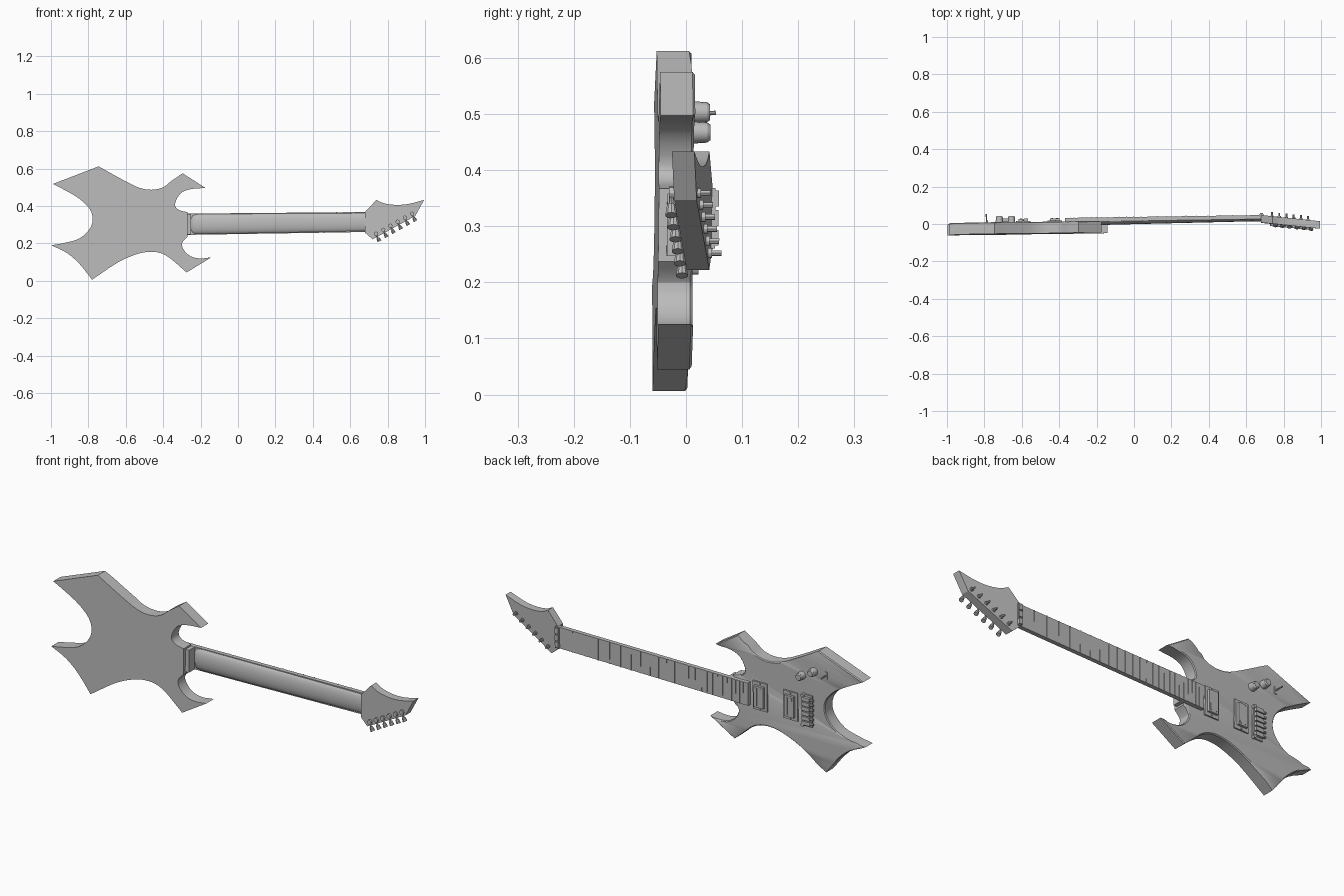
import bpy, bmesh, math
from mathutils import Matrix, Vector

old = bpy.data.objects.get("Cube")
if old:
    bpy.data.objects.remove(old, do_unlink=True)

grey = bpy.data.materials.new("plain_grey")
grey.use_nodes = True
COLOR = (0.5, 0.5, 0.5, 1)
grey.diffuse_color = COLOR
grey.node_tree.nodes["Principled BSDF"].inputs["Base Color"].default_value = COLOR


def centre(x):
    """Height of the string line along the instrument."""
    return 0.306 + 0.0126 * x


def finish(name, bm, angle=30):
    """Lean the part with the whole instrument and make it an object."""
    for v in bm.verts:
        v.co.y += 0.0145 * v.co.x + 0.0115 * (v.co.z - 0.3)
    bmesh.ops.recalc_face_normals(bm, faces=bm.faces)
    mesh = bpy.data.meshes.new(name)
    bm.to_mesh(mesh)
    bm.free()
    mesh.materials.append(grey)
    ob = bpy.data.objects.new(name, mesh)
    bpy.context.collection.objects.link(ob)
    bpy.ops.object.select_all(action="DESELECT")
    ob.select_set(True)
    bpy.context.view_layer.objects.active = ob
    bpy.ops.object.shade_smooth_by_angle(angle=math.radians(angle))
    return ob


def add_box(bm, x, y0, y1, z, w, h):
    m = Matrix.Translation((x, (y0 + y1) / 2, z)) @ Matrix.Diagonal((w, y1 - y0, h, 1))
    bmesh.ops.create_cube(bm, size=1, matrix=m)


def add_rod(bm, a, b, r0, r1=None, sides=12):
    a, b = Vector(a), Vector(b)
    d = b - a
    m = Matrix.Translation((a + b) / 2) @ d.to_track_quat("Z", "Y").to_matrix().to_4x4()
    bmesh.ops.create_cone(bm, cap_ends=True, segments=sides, radius1=r0,
                          radius2=r0 if r1 is None else r1, depth=d.length, matrix=m)


def smooth_path(pts, steps=3):
    """Curve through the points, without the last one."""
    p = [Vector(q) for q in pts]
    p = [2 * p[0] - p[1]] + p + [2 * p[-1] - p[-2]]
    out = []
    for a, b, c, d in zip(p, p[1:], p[2:], p[3:]):
        n = 1 if len(pts) == 2 else steps
        for i in range(n):
            t = i / n
            out.append(0.5 * (2 * b + (c - a) * t + (2 * a - 5 * b + 4 * c - d) * t * t
                              + (3 * b - a - 3 * c + d) * t ** 3))
    return out


def slab(runs, back, front):
    """Thick plate whose outline is a chain of runs with sharp corners between."""
    outline = []
    for run, following in zip(runs, runs[1:] + runs[:1]):
        outline += smooth_path(run + [following[0]])
    bm = bmesh.new()
    base = bm.faces.new([bm.verts.new((p.x, back, p.y)) for p in outline])
    ext = bmesh.ops.extrude_face_region(bm, geom=[base], use_keep_orig=True)["geom"]
    for v in ext:
        if isinstance(v, bmesh.types.BMVert):
            v.co.y = front
    return bm


# Body with pointed horns and a bevelled front rim
body_runs = [
    [(-.99, .518)],
    [(-.745, .612), (-.606, .535), (-.526, .497), (-.46, .487), (-.4, .5), (-.355, .535)],
    [(-.296, .575)],
    [(-.174, .497), (-.26, .489), (-.31, .465), (-.337, .41), (-.318, .38)],
    [(-.27, .367)],
    [(-.27, .237), (-.3, .2), (-.286, .16), (-.25, .13), (-.2, .12)],
    [(-.142, .126)],
    [(-.275, .045), (-.366, .123), (-.42, .15), (-.473, .155), (-.537, .144), (-.64, .1)],
    [(-.78, .006), (-.847, .09), (-.916, .15)],
    [(-.998, .19), (-.927, .203), (-.847, .227), (-.793, .278), (-.777, .33),
     (-.793, .385), (-.847, .438), (-.916, .48)],
]
bm = slab(body_runs, -.045, .017)
rim = [e for e in bm.edges if all(v.co.y > 0 for v in e.verts)]
bmesh.ops.bevel(bm, geom=rim, offset=.01, segments=1, affect="EDGES", clamp_overlap=True)
finish("body", bm)

# Heel block under the neck joint
bm = bmesh.new()
add_box(bm, -.28, -.03, .02, centre(-.27), .06, .112)
finish("neck_heel", bm)

# Neck: half-round sections lofted along its length
bm = bmesh.new()
rings = []
for x, half, depth in [(-.252, .042, .012), (-.24, .052, .024), (-.21, .056, .03),
                       (.2, .055, .026), (.63, .053, .022), (.69, .052, .024)]:
    arc = [math.pi * i / 12 for i in range(13)]
    rings.append([bm.verts.new((x, .027 - depth * math.sin(t) ** .8,
                                centre(x) + half * math.cos(t))) for t in arc])
for r, s in zip(rings, rings[1:]):
    for i in range(13):
        j = (i + 1) % 13
        bm.faces.new((r[i], r[j], s[j], s[i]))
bm.faces.new(rings[0])
bm.faces.new(rings[-1])
finish("neck", bm, 40)

# Fretboard
NUT, END = .675, -.368
bm = bmesh.new()
add_box(bm, (NUT + END) / 2, .016, .037, 0, NUT - END, .11)
for v in bm.verts:
    v.co.z = v.co.z * (.97 if v.co.x > 0 else 1.04) + centre(v.co.x)
finish("fretboard", bm)

# Frets, spaced by the equal-tempered rule
bm = bmesh.new()
for n in range(1, 25):
    x = NUT - 1.355 * (1 - 2 ** (-n / 12))
    add_box(bm, x, .034, .0395, centre(x), .004, .109 + .004 * n / 24)
finish("frets", bm)

# Locking nut with three clamps
bm = bmesh.new()
add_box(bm, .682, .02, .042, centre(.68), .022, .108)
for k in (-1, 0, 1):
    add_box(bm, .682, .04, .048, centre(.68) + k * .035, .018, .028)
finish("nut", bm)

# Headstock, tipped back from the nut
head_runs = [
    [(.68, .369)],
    [(.74, .433), (.783, .414), (.847, .406), (.916, .412)],
    [(.995, .433)],
    [(.948, .347)],
    [(.72, .222)],
    [(.68, .257)],
]


def head_front(x):
    return .032 - .12 * (x - .72)


bm = slab(head_runs, -.04, 0)
for v in bm.verts:
    v.co.y += head_front(v.co.x)
finish("headstock", bm)

# Tuning machines: front posts, rear housings, shafts and buttons
posts, tuners = bmesh.new(), bmesh.new()
for i in range(6):
    x, z = .738 + .0385 * i, .252 + .0215 * i
    f = head_front(x)
    add_rod(posts, (x, f - .005, z), (x, f + .006, z), .009)
    add_rod(posts, (x, f, z), (x, f + .023, z), .005)
    b = f - .047
    add_rod(tuners, (x, b + .01, z), (x, b - .004, z), .011)
    add_rod(tuners, (x, b, z), (x + .012, b, z - .03), .004, sides=8)
    add_rod(tuners, (x + .009, b, z - .022), (x + .019, b, z - .04), .008, .011, 10)
finish("tuner_posts", posts)
finish("tuner_machines", tuners)

# Two pickups: surround, raised coil block, pole bars and corner screws
for name, px in (("neck_pickup", -.424), ("bridge_pickup", -.592)):
    bm = bmesh.new()
    z = centre(px)
    add_box(bm, px, .015, .024, z, .078, .142)
    add_box(bm, px, .02, .036, z, .052, .108)
    for s in (-1, 1):
        add_box(bm, px + s * .013, .034, .038, z, .01, .09)
        add_rod(bm, (px, .02, z + s * .062), (px, .028, z + s * .062), .005)
    finish(name, bm)

# Tremolo bridge with six saddles
BX = -.685
bm = bmesh.new()
add_box(bm, BX, .015, .024, centre(BX), .055, .16)
for i in range(6):
    z = centre(BX) + (i - 2.5) * .024
    add_box(bm, BX, .022, .038, z, .042, .019)
    add_rod(bm, (BX - .038, .03, z), (BX - .01, .03, z), .006, sides=8)
for s in (-1, 1):
    add_rod(bm, (BX + .022, .015, centre(BX) + s * .074),
            (BX + .022, .033, centre(BX) + s * .074), .009)
finish("bridge", bm)

# Control knobs
for i, (x, z) in enumerate([(-.655, .467), (-.72, .503)]):
    bm = bmesh.new()
    add_rod(bm, (x, .015, z), (x, .046, z), .02, .018, 16)
    add_rod(bm, (x, .045, z), (x, .051, z), .018, .014, 16)
    finish("control_knob_%d" % (i + 1), bm)

# Selector switch
bm = bmesh.new()
add_box(bm, -.787, .015, .021, .5, .012, .035)
add_rod(bm, (-.787, .018, .5), (-.79, .062, .502), .003, .004, 8)
finish("selector_switch", bm)
